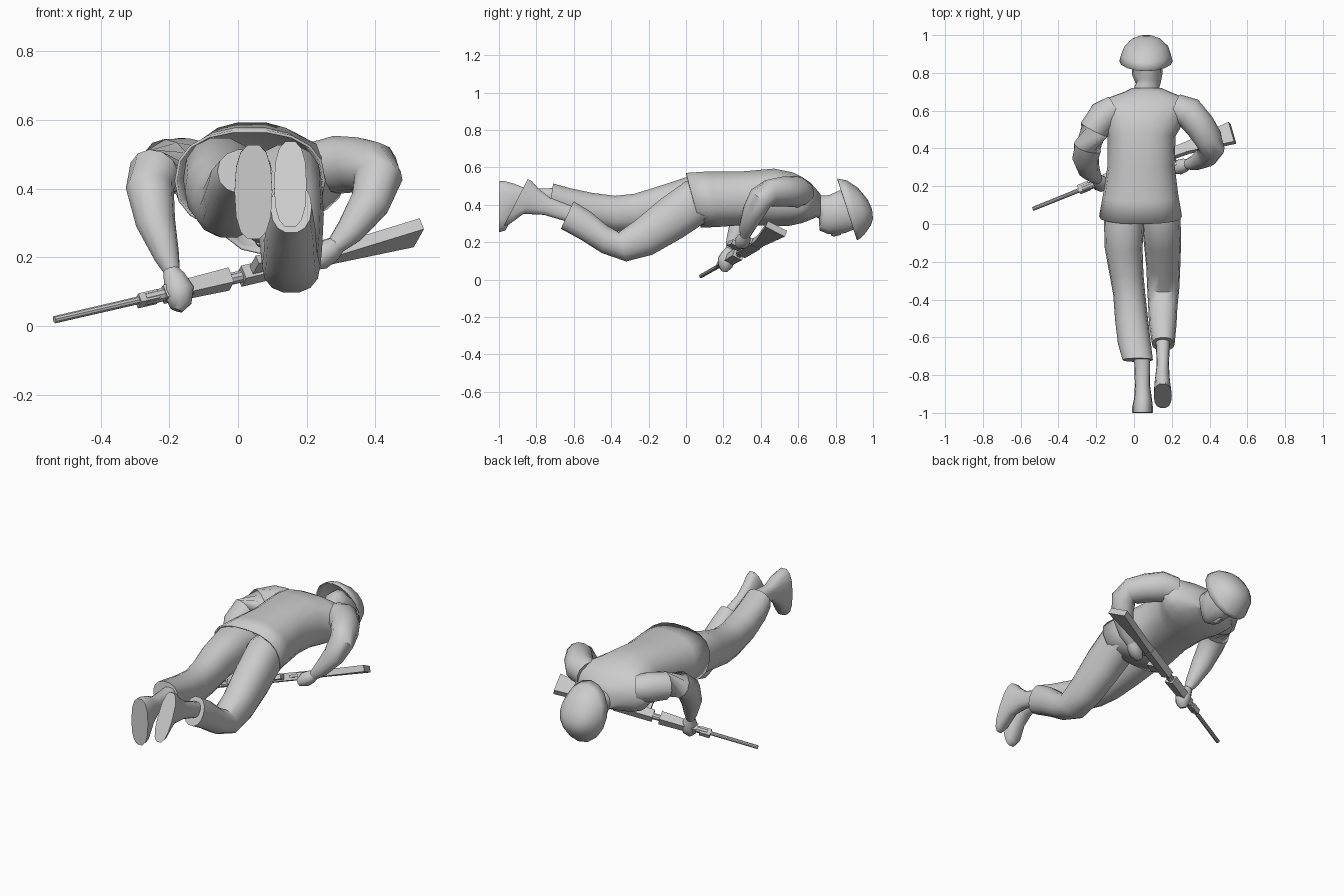
import bpy, bmesh, math
from mathutils import Vector as V

grey = bpy.data.materials.new("plain_grey")
grey.diffuse_color = (0.6, 0.6, 0.6, 1)


def loft(name, rings, n=14, caps=(True, True), power=1.0, angle=50, phase=0.0, shell=0):
    """Skin rings of (centre, half-axis A, half-axis B)."""
    bm = bmesh.new()
    loops = []
    for c, a, b in rings:
        loop = []
        for i in range(n):
            t = 2 * math.pi * i / n + phase
            ct, st = math.cos(t), math.sin(t)
            ct = math.copysign(abs(ct) ** power, ct)
            st = math.copysign(abs(st) ** power, st)
            loop.append(bm.verts.new(c + a * ct + b * st))
        loops.append(loop)
    for p, q in zip(loops, loops[1:]):
        for i in range(n):
            j = (i + 1) % n
            bm.faces.new((p[i], p[j], q[j], q[i]))
    if caps[0]:
        bm.faces.new(loops[0])
    if caps[1]:
        bm.faces.new(loops[-1])
    bmesh.ops.recalc_face_normals(bm, faces=bm.faces)
    me = bpy.data.meshes.new(name)
    bm.to_mesh(me)
    bm.free()
    me.materials.append(grey)
    for f in me.polygons:
        f.use_smooth = True
    me.set_sharp_from_angle(angle=math.radians(angle))
    ob = bpy.data.objects.new(name, me)
    bpy.context.collection.objects.link(ob)
    if shell:
        m = ob.modifiers.new("thickness", 'SOLIDIFY')
        m.thickness = shell
        m.offset = -1
    return ob


def body(name, secs, **kw):
    """Sections along the body: x0, x1, top y, top z, bottom y, bottom z."""
    rings = []
    for x0, x1, yt, zt, yb, zb in secs:
        c = V(((x0 + x1) / 2, (yt + yb) / 2, (zt + zb) / 2))
        rings.append((c, V(((x1 - x0) / 2, 0, 0)), V((0, yt - yb, zt - zb)) / 2))
    return loft(name, rings, **kw)


def tube(name, pts, n=12, flat=1.0, **kw):
    """Round limb through points x, y, z, radius."""
    ps = [V(p[:3]) for p in pts]
    rings = []
    for i, p in enumerate(ps):
        t = (ps[min(i + 1, len(ps) - 1)] - ps[max(i - 1, 0)]).normalized()
        a = V((0.3, 0.9, 0.1)).cross(t).normalized()
        r = pts[i][3]
        rings.append((p, a * r, t.cross(a) * r * flat))
    return loft(name, rings, n=n, **kw)


# Jacket, open at the hem
body("jacket", [
    (-.185, .255, .00, .572, .08, .275), (-.165, .235, .12, .58, .18, .28),
    (-.14, .215, .30, .58, .32, .29), (-.14, .22, .47, .595, .46, .285),
    (-.17, .275, .57, .575, .55, .285), (-.19, .31, .62, .55, .62, .30),
    (-.14, .27, .665, .52, .67, .32), (-.05, .19, .70, .48, .70, .335),
    (-.01, .145, .72, .455, .72, .33)],
    n=18, power=.85, caps=(False, True), shell=.008)

# Trousers: right leg bent deeply, left leg nearly straight
body("right_trouser_leg", [
    (.04, .24, .06, .53, .16, .32), (.04, .245, .0, .53, .10, .30),
    (.05, .25, -.14, .43, -.02, .22), (.065, .245, -.27, .32, -.18, .13),
    (.07, .24, -.36, .255, -.32, .095), (.075, .23, -.42, .29, -.45, .14),
    (.08, .225, -.51, .365, -.56, .21), (.095, .215, -.60, .42, -.67, .27)], power=.9)
body("left_trouser_leg", [
    (-.15, .07, .08, .54, .14, .33), (-.16, .055, .0, .55, .08, .31),
    (-.155, .045, -.15, .50, -.10, .29), (-.13, .05, -.28, .46, -.25, .26),
    (-.11, .06, -.38, .45, -.37, .255), (-.10, .075, -.50, .465, -.52, .29),
    (-.085, .09, -.62, .49, -.65, .35), (-.06, .10, -.71, .515, -.73, .385)], power=.9)

# Boots, soles turned to the rear
body("right_boot", [
    (.115, .19, -.60, .39, -.64, .31), (.12, .185, -.73, .44, -.76, .345),
    (.11, .19, -.79, .49, -.87, .35), (.105, .198, -.825, .53, -.95, .29),
    (.105, .2, -.845, .54, -.975, .285)], power=.8)
body("left_boot", [
    (.0, .085, -.70, .49, -.71, .41), (.005, .085, -.85, .485, -.86, .39),
    (.0, .095, -.92, .515, -.93, .33), (-.01, .1, -.975, .53, -.965, .26),
    (-.01, .1, -.998, .53, -1.0, .25)], power=.8)

# Head facing down, with helmet
body("head", [
    (.0, .13, .68, .45, .68, .34), (.0, .135, .74, .45, .71, .325),
    (.01, .14, .77, .455, .713, .26), (-.01, .15, .82, .48, .76, .24),
    (-.01, .15, .87, .48, .85, .245), (.0, .14, .93, .42, .93, .28)])
body("nose", [(.05, .09, .775, .25, .775, .235), (.052, .088, .79, .25, .79, .228),
              (.06, .08, .83, .26, .83, .238)], n=6)
body("helmet", [
    (-.078, .205, .81, .54, .915, .21), (-.068, .195, .86, .53, .935, .222),
    (-.05, .18, .92, .49, .965, .255), (-.01, .14, .973, .425, .988, .29),
    (.035, .095, .995, .375, 1.0, .325)], caps=(False, True), n=16, shell=.006)

# Sleeves
tube("left_sleeve", [
    (-.10, .61, .46, .075), (-.16, .575, .465, .085), (-.21, .50, .465, .08),
    (-.245, .41, .445, .075), (-.257, .35, .40, .07), (-.24, .29, .30, .058),
    (-.207, .25, .20, .037), (-.193, .235, .16, .024)])
tube("right_sleeve", [
    (.22, .615, .46, .075), (.29, .59, .47, .085), (.35, .52, .47, .08),
    (.395, .45, .462, .075), (.41, .40, .435, .07), (.385, .36, .36, .06),
    (.325, .325, .275, .042), (.285, .315, .235, .028)])

# Hands gripping the rifle
tube("left_hand", [
    (-.197, .235, .165, .022), (-.185, .225, .14, .034), (-.172, .215, .105, .046),
    (-.172, .21, .07, .038), (-.18, .205, .046, .018)], n=10)
tube("left_thumb", [(-.165, .225, .13, .014), (-.14, .235, .115, .015),
                    (-.125, .235, .095, .009)], n=6)
tube("right_hand", [
    (.30, .32, .245, .022), (.27, .312, .222, .036), (.235, .30, .20, .04),
    (.205, .285, .18, .022)], n=10)

# Rifle frame: along the barrel, up (away from the magazine), sideways
muzzle = V((-.535, .08, .018))
along = V((1.08, .435, .25)).normalized()
up = V((-.04, .11, -.06))
up = (up - along * up.dot(along)).normalized()
side = along.cross(up)


def gun(name, secs, round_=False):
    """Rifle sections: distance, low, high, half width."""
    k = 1.0 if round_ else math.sqrt(2)
    rings = [(muzzle + along * s + up * (lo + hi) / 2, side * w * k, up * (hi - lo) / 2 * k)
             for s, lo, hi, w in secs]
    loft(name, rings, n=10 if round_ else 4, phase=0 if round_ else math.pi / 4, angle=35)


gun("barrel", [(0, -.011, .011, .011), (.45, -.012, .012, .012)], True)
gun("gas_block", [(.27, -.018, .026, .014), (.33, -.018, .026, .014)])
gun("barrel_collar", [(.29, -.02, .02, .02), (.36, -.02, .02, .02)], True)
gun("handguard", [(.35, -.024, .022, .02), (.56, -.032, .026, .024)])
gun("barrel_joint", [(.55, -.018, .018, .018), (.63, -.018, .018, .018)], True)
gun("receiver", [(.60, -.03, .026, .021), (.82, -.032, .026, .021)])
gun("magazine", [(.625, -.10, -.02, .013), (.685, -.095, -.02, .013)])
gun("trigger_guard", [(.72, -.055, -.03, .007), (.78, -.055, -.03, .007)])
gun("pistol_grip", [(.775, -.085, -.02, .013), (.82, -.08, -.02, .013)])
gun("stock", [(.81, -.03, .022, .019), (.90, -.035, .022, .018),
              (1.158, -.083, .036, .018)])
